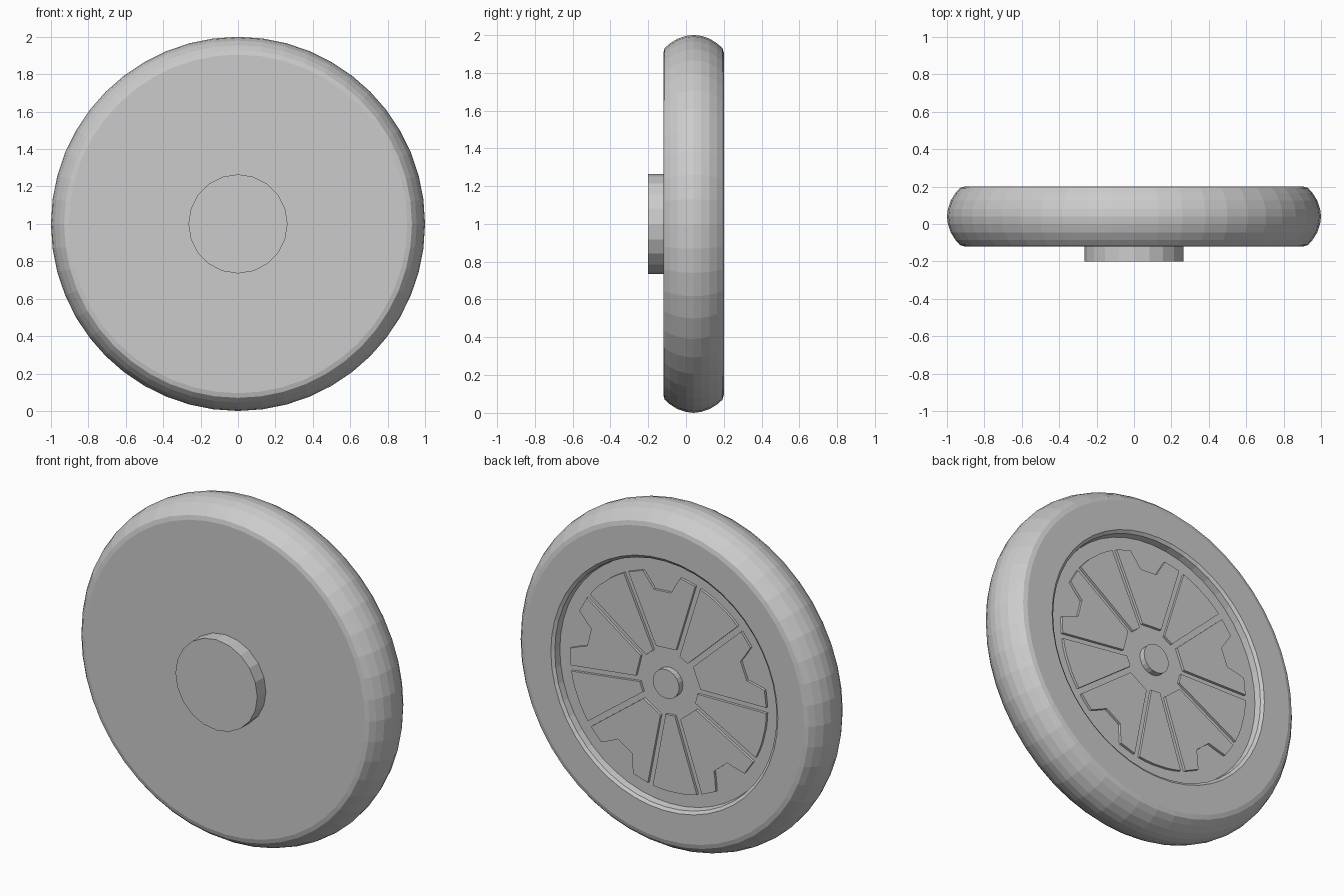
import bpy, bmesh
from math import sin, cos, pi, radians

if "Cube" in bpy.data.objects:
    bpy.data.objects.remove(bpy.data.objects["Cube"])

CENTRE_Z = 1.0


def make_object(name, bm):
    bmesh.ops.remove_doubles(bm, verts=bm.verts, dist=1e-5)
    bmesh.ops.recalc_face_normals(bm, faces=bm.faces)
    mesh = bpy.data.meshes.new(name)
    bm.to_mesh(mesh)
    bm.free()
    obj = bpy.data.objects.new(name, mesh)
    bpy.context.collection.objects.link(obj)
    return obj


def lathe(name, profile, sides):
    """Closed solid turned about the wheel axle; profile is (radius, y)."""
    bm = bmesh.new()
    rings = [[bm.verts.new((r * cos(2 * pi * i / sides), y,
                            CENTRE_Z + r * sin(2 * pi * i / sides)))
              for i in range(sides)] for r, y in profile]
    for a, b in zip(rings, rings[1:]):
        for i in range(sides):
            j = (i + 1) % sides
            bm.faces.new((a[i], a[j], b[j], b[i]))
    bm.faces.new(rings[0])
    bm.faces.new(rings[-1])
    return make_object(name, bm)


def raised_panels(name, outline, first_angle, y0, y1):
    """Five raised pads around the axle; outline is (radius, degrees)."""
    bm = bmesh.new()
    for k in range(5):
        turn = first_angle + 72 * k
        pts = [(-r * cos(radians(turn + a)), CENTRE_Z + r * sin(radians(turn + a)))
               for r, a in outline]
        low = [bm.verts.new((x, y0, z)) for x, z in pts]
        high = [bm.verts.new((x, y1, z)) for x, z in pts]
        bm.faces.new(low)
        bm.faces.new(high)
        for i in range(len(pts)):
            j = (i + 1) % len(pts)
            bm.faces.new((low[i], low[j], high[j], high[i]))
    return make_object(name, bm)


def mirrored(half):
    return half + [(r, -a) for r, a in reversed(half)]


# tyre with a solid front face and a recessed back
lathe("tyre", [
    (0.905, -0.12), (0.93, -0.113), (0.955, -0.085), (0.98, -0.045),
    (0.995, 0.0), (1.0, 0.04), (0.995, 0.08), (0.98, 0.125),
    (0.955, 0.165), (0.93, 0.193), (0.905, 0.2),
    (0.735, 0.2), (0.718, 0.188), (0.712, 0.15)], 48)

# front hub and small rear axle cap
lathe("front_hub", [(0.265, -0.2), (0.265, -0.11)], 20)
lathe("axle_cap", [(0.085, 0.14), (0.085, 0.185)], 20)

# notched spoke panels and plain wedges between them
notched = mirrored([(0.53, 6), (0.57, 8), (0.635, 11), (0.635, 20), (0.21, 18)])
wedge = mirrored([(0.635, 4), (0.635, 8.5), (0.635, 13), (0.19, 9)])
raised_panels("notched_panels", notched, 22, 0.14, 0.165)
raised_panels("wedge_panels", wedge, 58, 0.14, 0.165)
